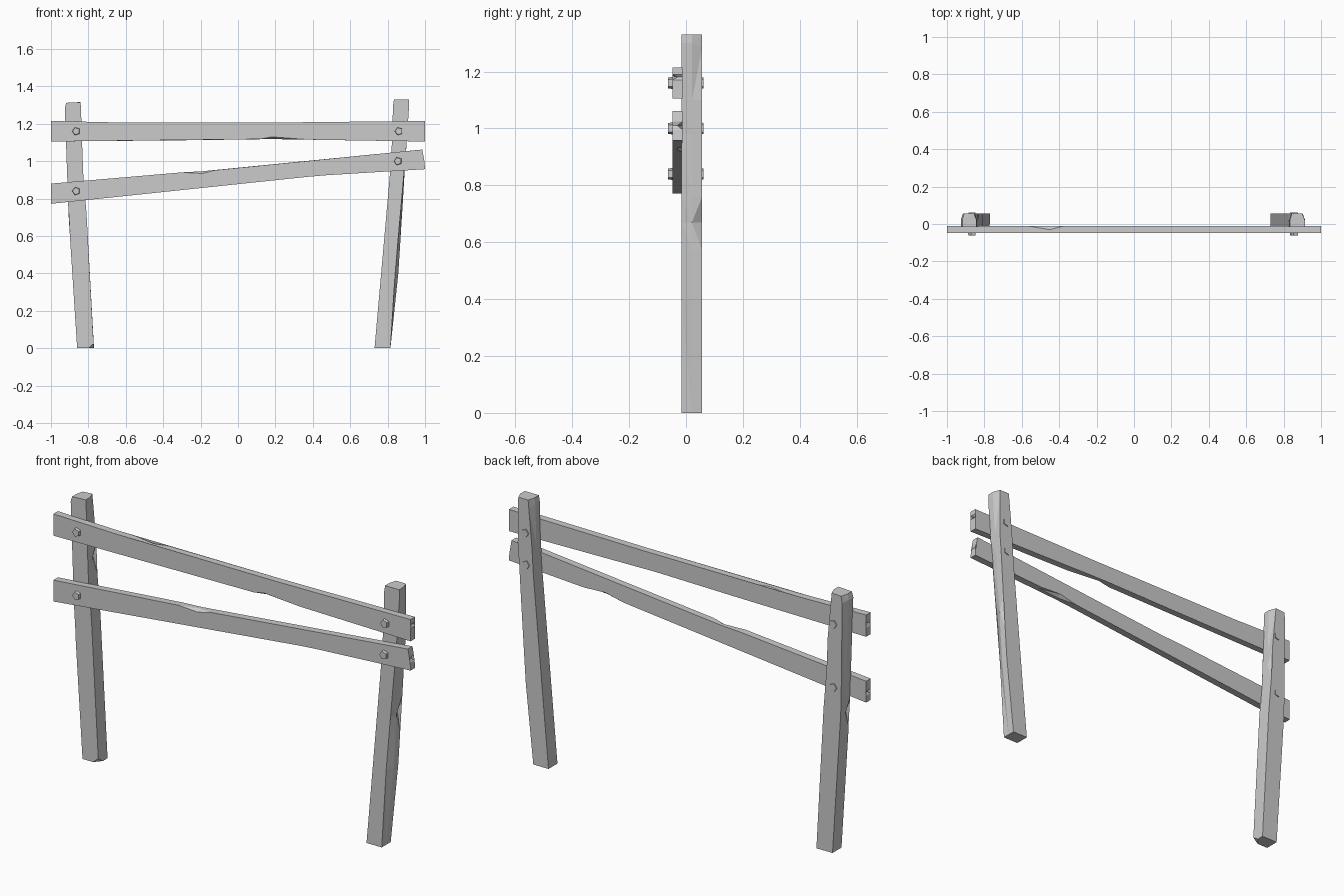
import bpy, bmesh
from math import pi
from mathutils import Matrix

if "Cube" in bpy.data.objects:
    bpy.data.objects.remove(bpy.data.objects["Cube"])


def board(name, outline, y0, y1, front=None, back=None):
    """Loft an (x, z) outline through three layers; front/back shift single points to carve chips."""
    bm = bmesh.new()
    layers = []
    for y, chips in ((y0, front or {}), ((y0 + y1) / 2, {}), (y1, back or {})):
        ring = []
        for i, (x, z) in enumerate(outline):
            dx, dz = chips.get(i, (0, 0))
            ring.append(bm.verts.new((x + dx, y, z + dz)))
        layers.append(ring)
    n = len(outline)
    for a, b in zip(layers, layers[1:]):
        for i in range(n):
            j = (i + 1) % n
            bm.faces.new((a[i], a[j], b[j], b[i]))
    bm.faces.new(layers[0])
    bm.faces.new(layers[-1])
    bmesh.ops.triangulate(bm, faces=bm.faces[:])
    bmesh.ops.dissolve_limit(bm, angle_limit=0.015, verts=bm.verts[:], edges=bm.edges[:])
    bmesh.ops.recalc_face_normals(bm, faces=bm.faces[:])
    finish(bm, name)


def finish(bm, name):
    mesh = bpy.data.meshes.new(name)
    bm.to_mesh(mesh)
    bm.free()
    bpy.context.collection.objects.link(bpy.data.objects.new(name, mesh))


def bolt(name, x, z):
    """Five-sided bolt head on the rail and on the back of the post."""
    bm = bmesh.new()
    for y, depth, sign in ((-0.053, 0.019, 1), (0.055, 0.013, -1)):
        m = (Matrix.Translation((x, y, z)) @ Matrix.Rotation(sign * pi / 2, 4, 'X')
             @ Matrix.Rotation(pi / 2, 4, 'Z'))
        bmesh.ops.create_cone(bm, cap_ends=True, segments=5, radius1=0.023,
                              radius2=0.020, depth=depth, matrix=m)
    finish(bm, name)


# Leaning posts
board("left_post",
      [(-.86, 0), (-.80, 0), (-.77, 0), (-.81, .72), (-.827, .92), (-.831, 1.0), (-.833, 1.08),
       (-.84, 1.29), (-.842, 1.315), (-.918, 1.312), (-.926, 1.285), (-.908, .77),
       (-.905, .70), (-.900, .62)],
      -.015, .057,
      front={2: (-.002, .025), 12: (.022, 0)},
      back={5: (-.02, 0), 7: (-.012, -.01), 8: (-.014, 0), 10: (.012, -.01), 9: (.01, 0)})
board("right_post",
      [(.73, 0), (.815, 0), (.857, .40), (.868, .57), (.872, .67), (.880, .76), (.893, .98),
       (.902, 1.1), (.915, 1.30), (.913, 1.33), (.834, 1.33), (.829, 1.30), (.823, 1.1),
       (.814, .95), (.77, .45)],
      -.015, .057,
      front={2: (-.017, 0), 3: (-.017, 0), 4: (-.013, 0), 5: (-.01, 0), 6: (-.004, 0)},
      back={4: (-.02, 0), 8: (-.014, -.015), 9: (-.014, 0), 11: (.012, -.01), 10: (.01, 0)})

# Rails with split ends and chipped edges
board("upper_rail",
      [(-1, 1.105), (-.25, 1.112), (.12, 1.118), (.18, 1.118), (.38, 1.115), (1, 1.105),
       (1, 1.170), (.992, 1.180), (1, 1.190), (1, 1.215), (.25, 1.207), (-.38, 1.205),
       (-.45, 1.205), (-.56, 1.205), (-.65, 1.207), (-1, 1.215), (-1, 1.178),
       (-.992, 1.165), (-1, 1.150)],
      -.048, -.012,
      front={3: (0, .012), 7: (-.08, .005)},
      back={12: (0, -.015), 17: (.085, 0)})
board("lower_rail",
      [(-1, .772), (-.2, .852), (.36, .915), (.46, .924), (.58, .932), (1, .957),
       (.997, .995), (.988, 1.010), (.992, 1.025), (.985, 1.062), (.5, 1.016), (-.12, .952),
       (-.19, .946), (-.30, .940), (-1, .880), (-1, .832), (-.992, .820), (-1, .806)],
      -.048, -.012,
      front={12: (0, -.012), 16: (.085, -.006)},
      back={3: (0, .014), 7: (-.075, 0)})

# Bolts
for label, x, z in (("upper_left", -.865, 1.16), ("upper_right", .86, 1.16),
                    ("lower_left", -.865, .84), ("lower_right", .855, 1.0)):
    bolt(label + "_bolt", x, z)
